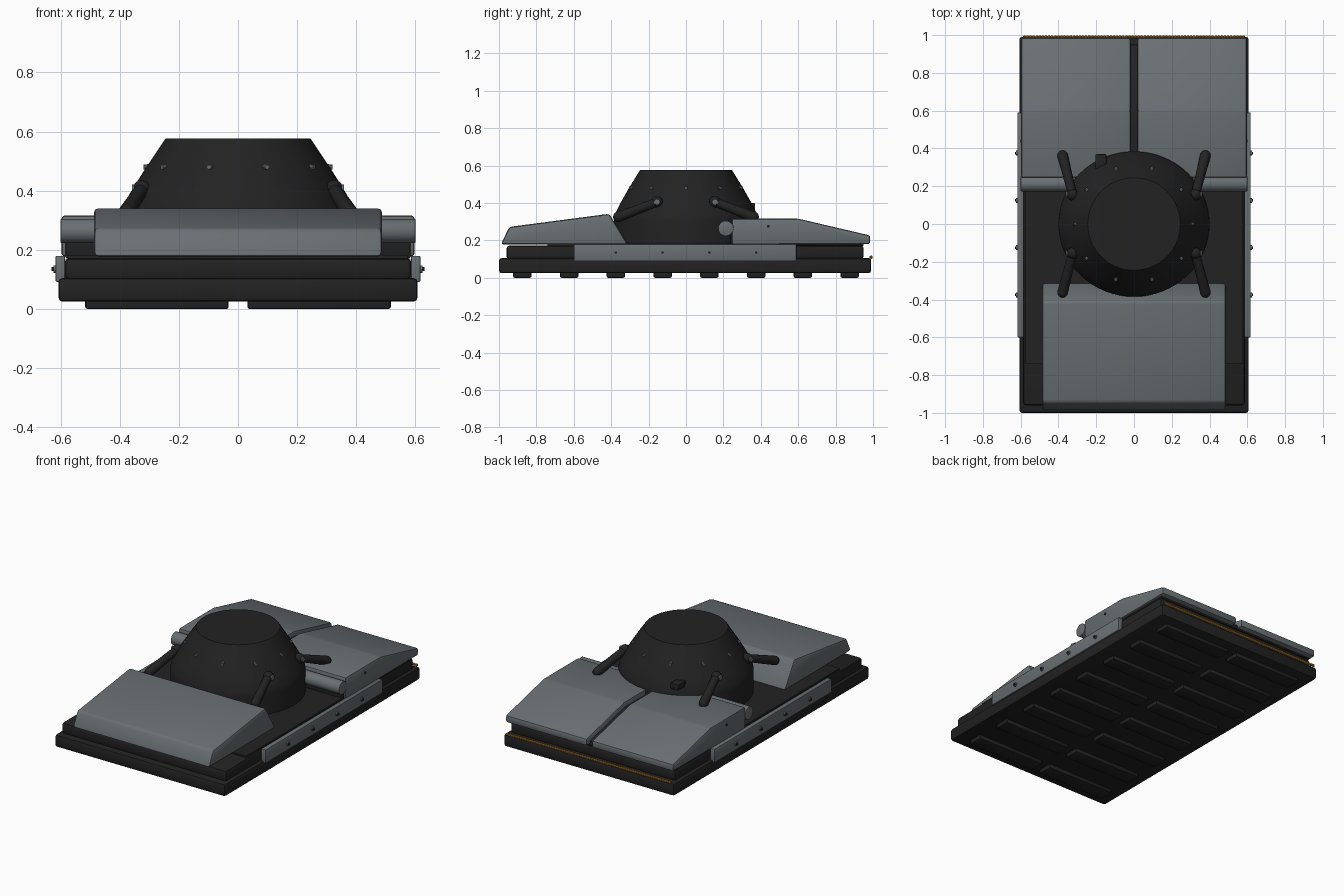
import bpy, bmesh, math
from mathutils import Vector, Matrix

old = bpy.data.objects.get("Cube")
if old:
    bpy.data.objects.remove(old, do_unlink=True)


def material(name, rgb):
    m = bpy.data.materials.new(name)
    m.use_nodes = True
    m.diffuse_color = (*rgb, 1)
    m.node_tree.nodes["Principled BSDF"].inputs["Base Color"].default_value = (*rgb, 1)
    return m


DARK = material("charcoal", (0.016, 0.016, 0.016))
GREY = material("steel grey", (0.14, 0.16, 0.17))
GOLD = material("amber", (0.42, 0.18, 0.02))


def finish(name, bm, mat, bevel=0, segments=2):
    bmesh.ops.recalc_face_normals(bm, faces=bm.faces)
    if bevel:
        bmesh.ops.bevel(bm, geom=bm.edges[:], offset=bevel, segments=segments,
                        profile=0.5, affect='EDGES', clamp_overlap=True)
    me = bpy.data.meshes.new(name)
    bm.to_mesh(me)
    bm.free()
    me.materials.append(mat)
    ob = bpy.data.objects.new(name, me)
    bpy.context.collection.objects.link(ob)
    bpy.ops.object.select_all(action='DESELECT')
    ob.select_set(True)
    bpy.context.view_layer.objects.active = ob
    bpy.ops.object.shade_smooth_by_angle(angle=math.radians(35))
    return ob


def box(name, lo, hi, mat, bevel=0.0):
    bm = bmesh.new()
    lo, hi = Vector(lo), Vector(hi)
    bmesh.ops.create_cube(bm, size=1, matrix=Matrix.Translation((lo + hi) / 2)
                          @ Matrix.Diagonal((*(hi - lo), 1)))
    return finish(name, bm, mat, bevel)


def extruded(name, outline, x0, x1, mat, bevel):
    """Side outline of (y, z) points swept from x0 to x1."""
    bm = bmesh.new()
    face = bm.faces.new([bm.verts.new((x0, y, z)) for y, z in outline])
    swept = bmesh.ops.extrude_face_region(bm, geom=[face])["geom"]
    bmesh.ops.translate(bm, vec=(x1 - x0, 0, 0),
                        verts=[v for v in swept if isinstance(v, bmesh.types.BMVert)])
    return finish(name, bm, mat, bevel)


def rod(name, a, b, r, mat, sides=24, r2=None, bevel=0.0):
    a, b = Vector(a), Vector(b)
    turn = (b - a).to_track_quat('Z', 'Y').to_matrix().to_4x4()
    bm = bmesh.new()
    bmesh.ops.create_cone(bm, cap_ends=True, segments=sides, radius1=r,
                          radius2=r if r2 is None else r2, depth=(b - a).length,
                          matrix=Matrix.Translation((a + b) / 2) @ turn)
    return finish(name, bm, mat, bevel)


def ball(name, centre, r, mat):
    bm = bmesh.new()
    bmesh.ops.create_uvsphere(bm, u_segments=16, v_segments=10, radius=r,
                              matrix=Matrix.Translation(centre))
    return finish(name, bm, mat)


# Stacked hull slabs
box("lower_hull", (-0.607, -1, 0.025), (0.607, 0.99, 0.105), DARK, 0.014)
box("upper_hull", (-0.587, -0.96, 0.1), (0.587, 0.95, 0.172), DARK, 0.016)
box("deck", (-0.575, -0.74, 0.16), (0.575, 0.94, 0.182), DARK)
extruded("engine_core", [(0.236, 0.17), (0.236, 0.28), (0.6, 0.285), (0.95, 0.2), (0.95, 0.17)],
         -0.583, 0.583, DARK, 0.006)

# Two columns of pads under the hull
for row in range(8):
    y = -0.875 + 0.25 * row
    for side in (-1, 1):
        x = sorted((side * 0.032, side * 0.517))
        box("bottom_pad", (x[0], y - 0.049, 0), (x[1], y + 0.049, 0.04), DARK, 0.008)

# Front wedge plate
extruded("front_plate", [(-0.99, 0.178), (-0.945, 0.272), (-0.41, 0.342), (-0.31, 0.178)],
         -0.487, 0.487, GREY, 0.014)

# Rear hoods, hinge roller, side plates and their bolts
for side in (-1, 1):
    extruded("rear_hood", [(0.245, 0.178), (0.245, 0.316), (0.6, 0.316), (0.985, 0.226),
                           (0.985, 0.18)], side * 0.019, side * 0.597, GREY, 0.011)
    rod("hood_bolt", (side * 0.59, 0.44, 0.275), (side * 0.601, 0.44, 0.275), 0.008, DARK, 10)
    x = sorted((side * 0.585, side * 0.617))
    box("side_plate", (x[0], -0.6, 0.092), (x[1], 0.59, 0.18), GREY, 0.004)
    for i in range(4):
        y = -0.375 + 0.25 * i
        rod("side_bolt_washer", (side * 0.61, y, 0.135), (side * 0.624, y, 0.135), 0.013, GREY, 12)
        rod("side_bolt", (side * 0.62, y, 0.135), (side * 0.631, y, 0.135), 0.007, DARK, 8)
rod("hinge_roller", (-0.6, 0.213, 0.264), (0.6, 0.213, 0.264), 0.041, GREY, 32, bevel=0.003)

# Turret: turned profile, slightly wider than long
bm = bmesh.new()
rings = []
SIDES = 64
for r, z in [(0.385, 0.17), (0.385, 0.31), (0.38, 0.34), (0.35, 0.4), (0.308, 0.475),
             (0.245, 0.577)]:
    wide = 1 + 0.04 * min(1, (0.577 - z) / 0.24)
    rings.append([bm.verts.new((r * wide * math.cos(math.tau * i / SIDES),
                                r * math.sin(math.tau * i / SIDES), z)) for i in range(SIDES)])
for low, high in zip(rings, rings[1:]):
    for i in range(SIDES):
        j = (i + 1) % SIDES
        bm.faces.new((low[i], low[j], high[j], high[i]))
bm.faces.new(rings[0][::-1])
bm.faces.new(rings[-1])
finish("turret", bm, DARK)

# Ring of turret bolts
for i in range(10):
    a = math.tau * i / 10
    out = Vector((math.cos(a), math.sin(a), 0))
    up = Vector((0, 0, 0.48))
    rod("turret_bolt", out * 0.297 + up, out * 0.319 + up, 0.011, GREY, 8, r2=0.008)

# Small vision block at the turret rear
box("vision_block", (-0.205, 0.29, 0.36), (-0.145, 0.37, 0.4), DARK, 0.008)

# Four swept arms with ball joints
for sx in (-1, 1):
    for sy in (-1, 1):
        hub = Vector((sx * 0.325, sy * 0.155, 0.405))
        tip = Vector((sx * 0.378, sy * 0.362, 0.325))
        ball("arm_joint", hub, 0.031, DARK)
        rod("arm", hub, tip, 0.023, DARK, 16, r2=0.028)
        ball("arm_tip", tip, 0.028, DARK)
        rod("arm_joint_cap", hub, hub + Vector((sx * 0.034, 0, 0)), 0.016, GREY, 12)

# Beaded strip along the rear edge
bm = bmesh.new()
BEADS = 72
for i in range(BEADS):
    x = -0.58 + 1.16 * i / (BEADS - 1)
    bmesh.ops.create_icosphere(bm, subdivisions=1, radius=0.0105,
                               matrix=Matrix.Translation((x, 0.9895, 0.11)))
finish("rear_bead_strip", bm, GOLD)
